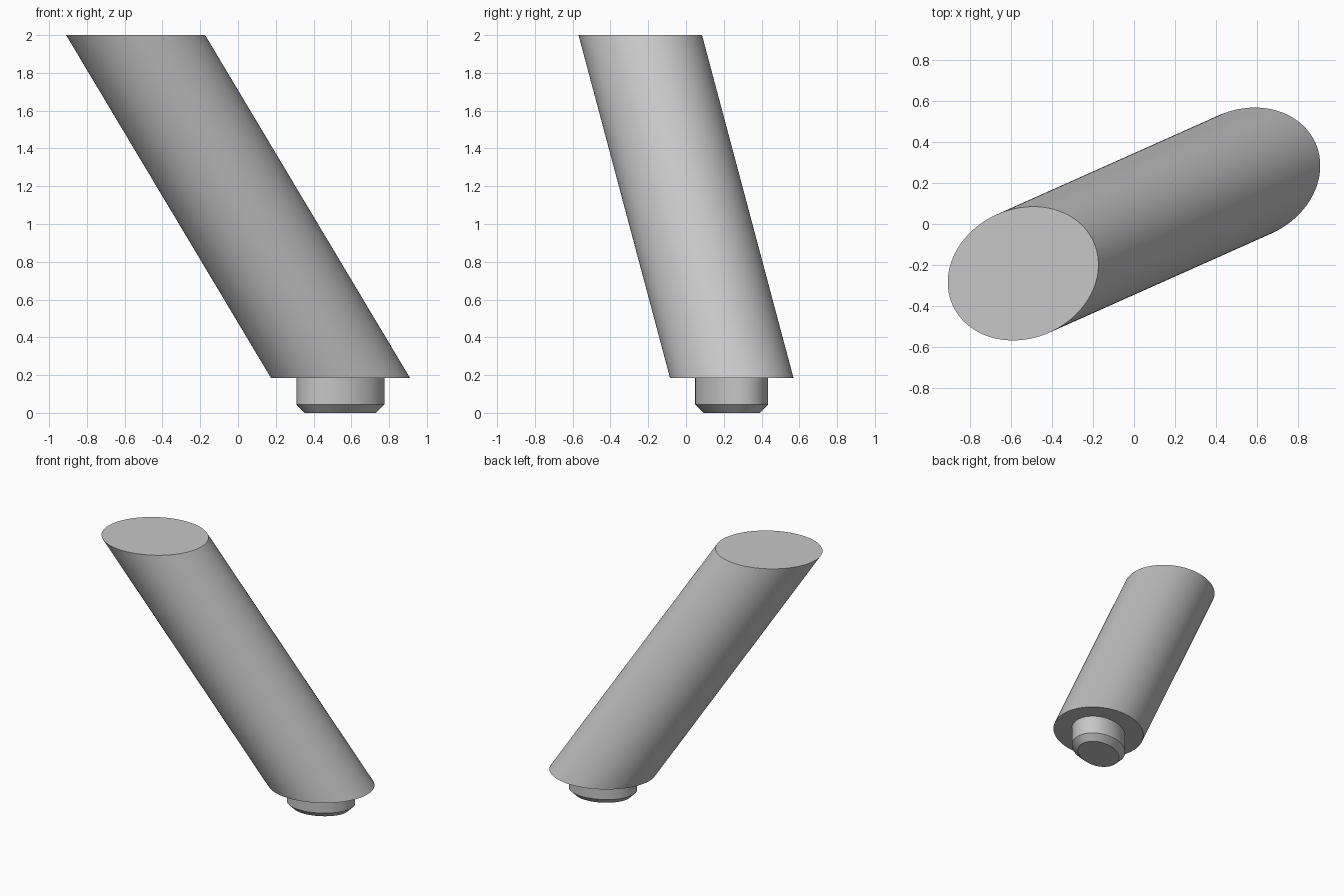
import bpy
import bmesh
import math
from mathutils import Vector, Matrix

SEGMENTS = 96

cube = bpy.data.objects.get("Cube")
if cube:
    bpy.data.objects.remove(cube, do_unlink=True)

# Single grey material
grey = bpy.data.materials.new("plain grey")
grey.use_nodes = True
colour = (0.57, 0.57, 0.57, 1)
grey.diffuse_color = colour
grey.node_tree.nodes["Principled BSDF"].inputs["Base Color"].default_value = colour

# Slanted axis between the centres of the two horizontal cuts
bottom = Vector((0.542, 0.242, 0.186))
top = Vector((-0.542, -0.242, 2.0))
axis = top - bottom
turn = Matrix.Rotation(math.atan2(axis.y, axis.x), 3, "Z")


def loft(name, rings):
    """Skin horizontal ellipses given as (centre, long radius, short radius)."""
    bm = bmesh.new()
    loops = []
    for centre, long_r, short_r in rings:
        loop = []
        for i in range(SEGMENTS):
            t = math.tau * i / SEGMENTS
            point = Vector((long_r * math.cos(t), short_r * math.sin(t), 0))
            loop.append(bm.verts.new(centre + turn @ point))
        loops.append(loop)
    for low, high in zip(loops, loops[1:]):
        for i in range(SEGMENTS):
            j = (i + 1) % SEGMENTS
            bm.faces.new((low[i], low[j], high[j], high[i]))
    bm.faces.new(loops[0][::-1])
    bm.faces.new(loops[-1])
    bmesh.ops.recalc_face_normals(bm, faces=bm.faces)
    mesh = bpy.data.meshes.new(name)
    bm.to_mesh(mesh)
    bm.free()
    mesh.materials.append(grey)
    obj = bpy.data.objects.new(name, mesh)
    bpy.context.collection.objects.link(obj)
    bpy.ops.object.select_all(action="DESELECT")
    obj.select_set(True)
    bpy.context.view_layer.objects.active = obj
    bpy.ops.object.shade_smooth_by_angle(angle=math.radians(30))
    return obj


# Round slanted post, cut level at both ends
radius = 0.316
stretch = axis.length / axis.z
loft("slanted_post", [(bottom, radius * stretch, radius),
                      (top, radius * stretch, radius)])

# Upright oval peg with a chamfered foot
chamfer = 0.045
long_r, short_r = 0.242, 0.182


def at_height(z):
    return Vector((bottom.x, bottom.y, z))


loft("oval_peg", [(at_height(0), long_r - chamfer, short_r - chamfer),
                  (at_height(chamfer), long_r, short_r),
                  (at_height(bottom.z + 0.01), long_r, short_r)])
